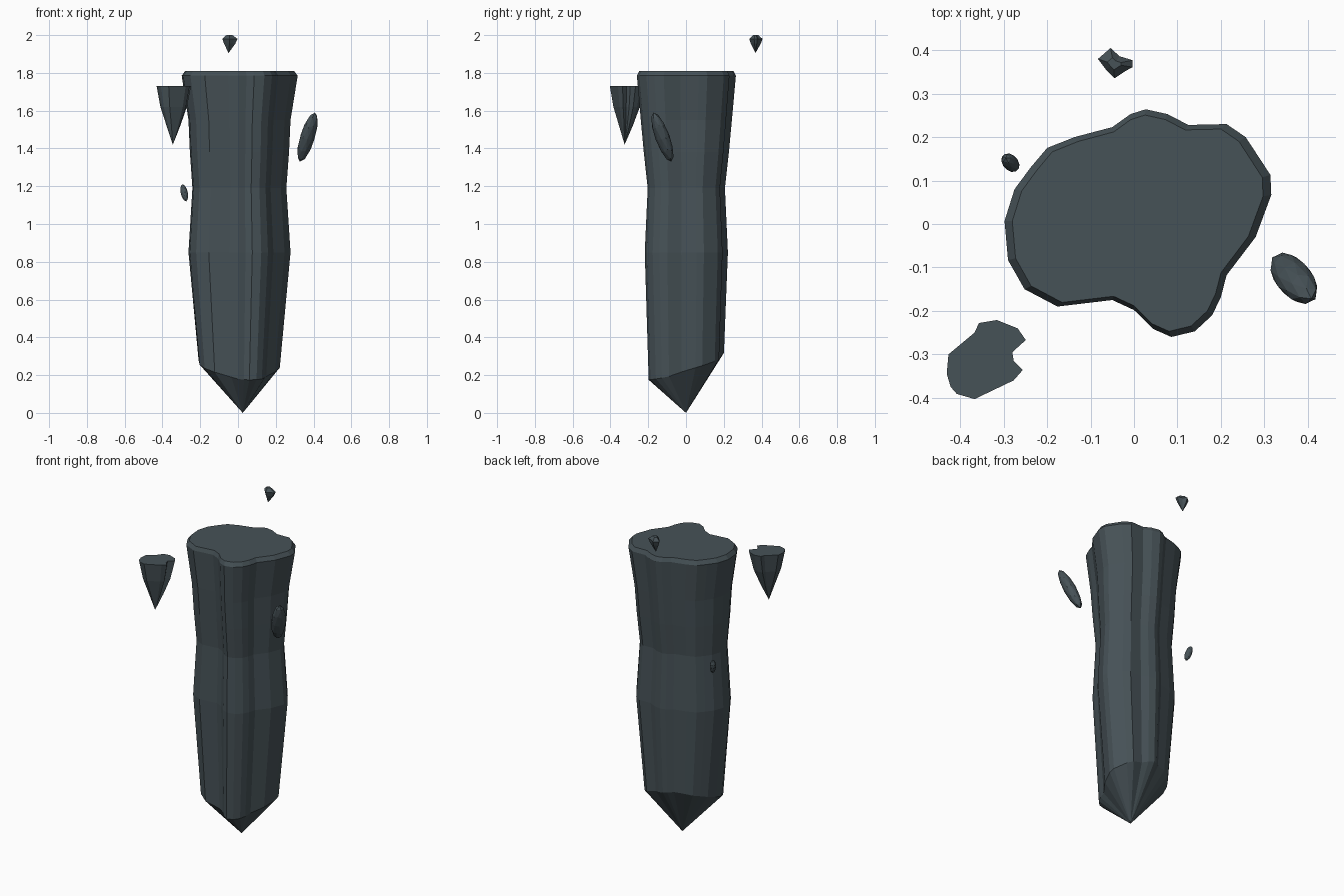
import bpy, bmesh, math
from mathutils import Vector, Matrix

if "Cube" in bpy.data.objects:
    bpy.data.objects.remove(bpy.data.objects["Cube"])

slate = bpy.data.materials.new("dark slate")
slate.diffuse_color = (0.062, 0.084, 0.095, 1)
slate.use_nodes = True
slate.node_tree.nodes["Principled BSDF"].inputs["Base Color"].default_value = slate.diffuse_color


def finish(bm, name):
    bmesh.ops.recalc_face_normals(bm, faces=bm.faces)
    me = bpy.data.meshes.new(name)
    bm.to_mesh(me)
    bm.free()
    me.materials.append(slate)
    ob = bpy.data.objects.new(name, me)
    bpy.context.collection.objects.link(ob)
    return ob


def spike(name, outline, centre, rings, tip, rim=None):
    """Loft an outline through rings (z, x scale, y scale) down to a tip; rim(angle) sets the last ring's height."""
    bm = bmesh.new()
    cx, cy = centre
    loops = []
    for i, (z, sx, sy) in enumerate(rings):
        loop = []
        for x, y in outline:
            dx, dy = x - cx, y - cy
            h = rim(math.atan2(dy, dx)) if rim and i == len(rings) - 1 else z
            loop.append(bm.verts.new((cx + dx * sx, cy + dy * sy, h)))
        loops.append(loop)
    n = len(outline)
    bm.faces.new(loops[0])
    for a, b in zip(loops, loops[1:]):
        for i in range(n):
            j = (i + 1) % n
            bm.faces.new((a[i], a[j], b[j], b[i]))
    t = bm.verts.new(tip)
    for i in range(n):
        bm.faces.new((loops[-1][i], loops[-1][(i + 1) % n], t))
    return finish(bm, name)


def chip(name, bottom, top, r1, r2):
    """Faceted pebble stretched between two points."""
    bottom, top = Vector(bottom), Vector(top)
    axis = top - bottom
    bm = bmesh.new()
    bmesh.ops.create_icosphere(bm, subdivisions=2, radius=1)
    rot = axis.to_track_quat('Z', 'Y').to_matrix().to_4x4()
    m = Matrix.Translation((bottom + top) / 2) @ rot @ Matrix.Diagonal((r1, r2, axis.length / 2, 1))
    bmesh.ops.transform(bm, matrix=m, verts=bm.verts)
    return finish(bm, name)


# main rock pillar
body = [(0.314, 0.113), (0.257, 0.2), (0.213, 0.23), (0.125, 0.228), (0.077, 0.253),
        (0.027, 0.264), (-0.008, 0.253), (-0.05, 0.223), (-0.137, 0.2), (-0.2, 0.175),
        (-0.238, 0.13), (-0.275, 0.08), (-0.298, 0.007), (-0.29, -0.083), (-0.252, -0.15),
        (-0.176, -0.19), (-0.05, -0.175), (0, -0.198), (0.045, -0.242), (0.086, -0.26),
        (0.14, -0.247), (0.18, -0.21), (0.2, -0.168), (0.213, -0.118), (0.28, -0.03),
        (0.316, 0.067)]
spike("rock_pillar", body, (0, 0),
      [(1.81, 0.94, 0.95), (1.785, 1, 1), (1.55, 0.88, 0.92), (1.38, 0.855, 0.86),
       (1.19, 0.81, 0.78), (0.85, 0.88, 0.84), (0.25, 0.7, 0.76)],
      (0.025, 0, 0), rim=lambda a: 0.25 + 0.075 * math.cos(a - math.radians(110)))

# floating cone shard, front left
shard = [(-0.427, -0.3), (-0.367, -0.25), (-0.357, -0.228), (-0.316, -0.221), (-0.268, -0.24),
         (-0.249, -0.267), (-0.28, -0.295), (-0.277, -0.315), (-0.256, -0.336), (-0.277, -0.36),
         (-0.367, -0.403), (-0.408, -0.391), (-0.422, -0.375), (-0.431, -0.345)]
spike("cone_shard", shard, (-0.343, -0.322),
      [(1.73, 1, 1), (1.62, 0.77, 0.77), (1.52, 0.4, 0.4)], (-0.345, -0.325, 1.42))

# small floating shard, back
small = [(-0.083, 0.38), (-0.054, 0.405), (-0.033, 0.386), (-0.003, 0.377),
         (-0.003, 0.361), (-0.02, 0.352), (-0.045, 0.335), (-0.065, 0.356)]
spike("small_shard", small, (-0.047, 0.368),
      [(2.0, 0.4, 0.4), (1.98, 1, 1), (1.955, 0.75, 0.75)], (-0.05, 0.368, 1.905))

# floating chips at the sides
chip("large_chip", (0.328, -0.078, 1.33), (0.408, -0.172, 1.59), 0.042, 0.036)
chip("small_chip", (-0.274, 0.13, 1.12), (-0.295, 0.152, 1.21), 0.018, 0.02)
